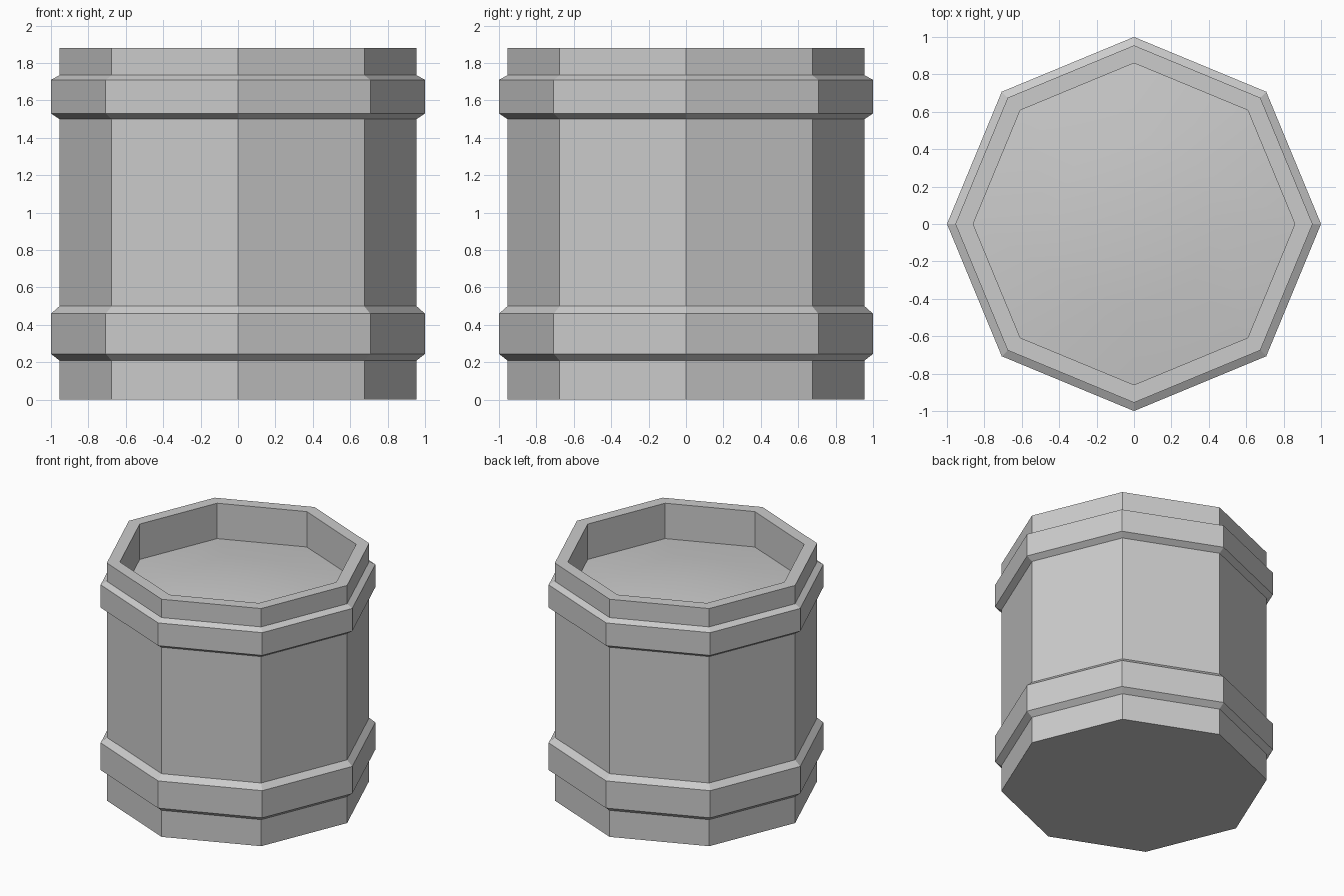
import bpy
import math

cube = bpy.data.objects.get("Cube")
if cube:
    bpy.data.objects.remove(cube, do_unlink=True)

SIDES = 8

grey = bpy.data.materials.new("plain grey")
grey.use_nodes = True
color = (0.6, 0.6, 0.6, 1)
grey.diffuse_color = color
grey.node_tree.nodes["Principled BSDF"].inputs["Base Color"].default_value = color


def lathe(name, profile, closed=False):
    """Turn (radius, height) points around z; radius 0 makes a single pole."""
    verts, rings = [], []
    for r, z in profile:
        start = len(verts)
        count = SIDES if r > 0 else 1
        for i in range(count):
            a = math.tau * i / SIDES
            verts.append((r * math.cos(a), r * math.sin(a), z))
        rings.append([start + i % count for i in range(SIDES)])
    pairs = list(zip(rings, rings[1:]))
    if closed:
        pairs.append((rings[-1], rings[0]))
    faces = []
    for low, high in pairs:
        for i in range(SIDES):
            j = (i + 1) % SIDES
            quad = [low[i], low[j], high[j], high[i]]
            faces.append(list(dict.fromkeys(quad)))
    mesh = bpy.data.meshes.new(name)
    mesh.from_pydata(verts, [], faces)
    mesh.materials.append(grey)
    obj = bpy.data.objects.new(name, mesh)
    bpy.context.collection.objects.link(obj)
    return obj


# Barrel body: flat base, straight walls, rim and recessed, slightly domed lid
body = lathe("barrel_body", [(0, 0), (0.955, 0), (0.955, 1.88), (0.86, 1.88),
                             (0.86, 1.6), (0.45, 1.65), (0, 1.67)])
bpy.ops.object.select_all(action='DESELECT')
body.select_set(True)
bpy.context.view_layer.objects.active = body
bpy.ops.object.shade_smooth_by_angle(angle=math.radians(25))

# Bevelled hoops around the body
for name, z0, z1, z2, z3 in [("lower_hoop", 0.21, 0.245, 0.46, 0.5),
                             ("upper_hoop", 1.5, 1.53, 1.71, 1.735)]:
    lathe(name, [(0.95, z0), (0.955, z0), (1, z1), (1, z2), (0.955, z3), (0.95, z3)],
          closed=True)
